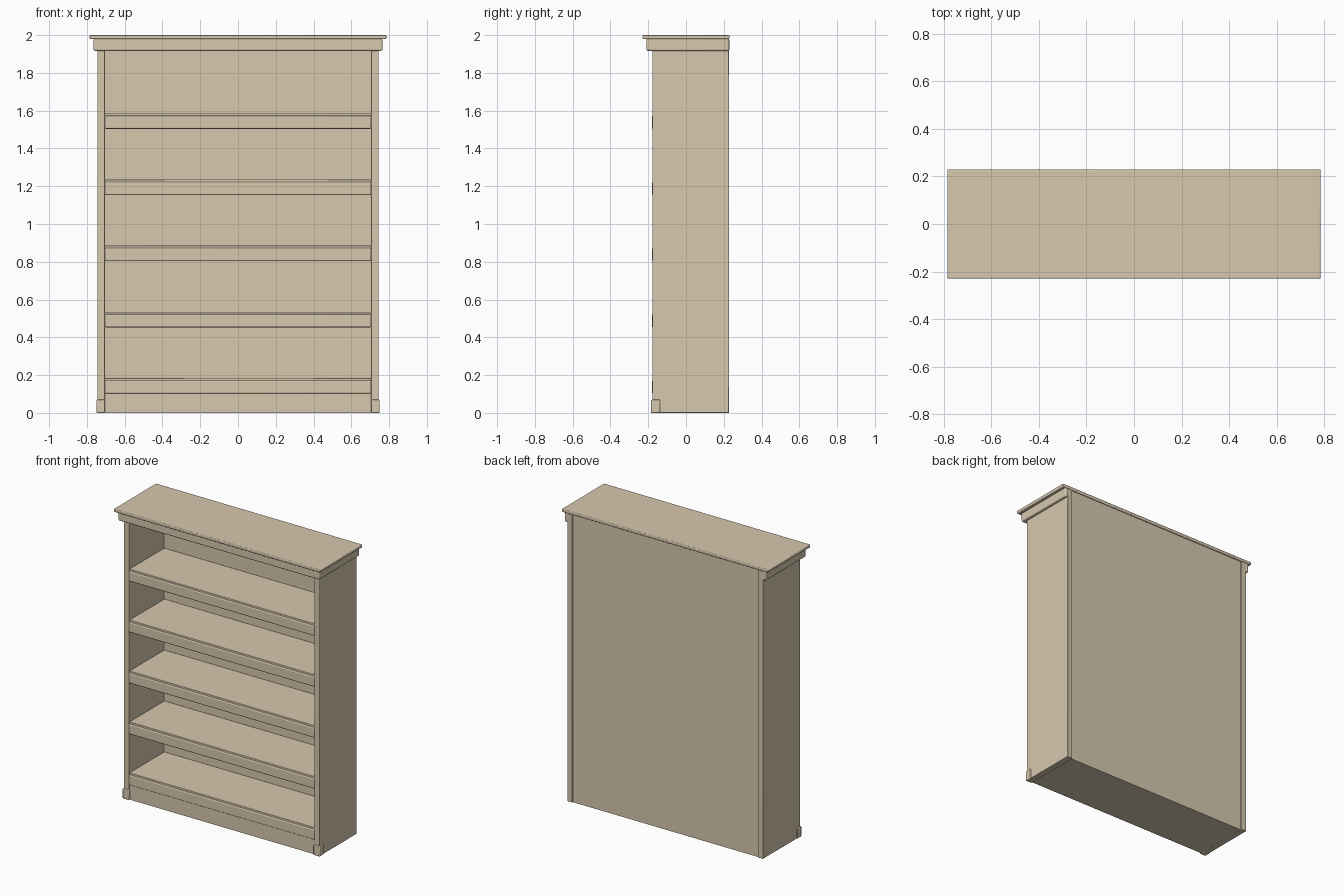
import bpy, bmesh, math
from mathutils import Vector

if "Cube" in bpy.data.objects:
    bpy.data.objects.remove(bpy.data.objects["Cube"])


def box(name, x0, x1, y0, y1, z0, z1, bevel=0.003, segments=2):
    """Axis-aligned box with softened edges."""
    bm = bmesh.new()
    bmesh.ops.create_cube(bm, size=1)
    size = Vector((x1 - x0, y1 - y0, z1 - z0))
    mid = Vector((x0 + x1, y0 + y1, z0 + z1)) / 2
    for v in bm.verts:
        v.co = Vector(a * b for a, b in zip(v.co, size)) + mid
    return finish(name, bm, bevel, segments)


def finish(name, bm, bevel, segments):
    mesh = bpy.data.meshes.new(name)
    bmesh.ops.recalc_face_normals(bm, faces=bm.faces)
    bm.to_mesh(mesh)
    bm.free()
    ob = bpy.data.objects.new(name, mesh)
    bpy.context.collection.objects.link(ob)
    ob.data.materials.append(wood)
    if bevel:
        mod = ob.modifiers.new("soft_edges", 'BEVEL')
        mod.width, mod.segments = bevel, segments
    for o in bpy.context.selected_objects:
        o.select_set(False)
    ob.select_set(True)
    bpy.context.view_layer.objects.active = ob
    bpy.ops.object.shade_smooth_by_angle(angle=math.radians(35))
    return ob


wood = bpy.data.materials.new("pale_wood")
wood.diffuse_color = (0.68, 0.58, 0.43, 1)
wood.use_nodes = True
wood.node_tree.nodes["Principled BSDF"].inputs["Base Color"].default_value = wood.diffuse_color

FRONT, BACK = -0.178, 0.228
INNER, OUTER = 0.705, 0.745

# Side panels and small front corner feet
for side, s in (("left", -1), ("right", 1)):
    xs = sorted((s * INNER, s * OUTER))
    box(side + "_panel", *xs, FRONT, BACK, 0, 1.98)
    xs = sorted((s * 0.703, s * 0.75))
    box(side + "_foot", *xs, -0.185, -0.137, 0, 0.07, 0.005)

# Back panel, slightly recessed between the sides
box("back_panel", -INNER, INNER, 0.205, 0.22, 0, 1.98, 0)

# Base plinth
box("base", -INNER, INNER, -0.172, 0.22, 0, 0.105, 0)

# Shelves with a deeper moulded front lip
for i in range(5):
    z = 0.103 + i * 0.3503
    box(f"shelf_{i + 1}", -INNER, INNER, -0.174, 0.206, z + 0.045, z + 0.082, 0.003)
    box(f"shelf_lip_{i + 1}", -INNER, INNER, -0.18, -0.155, z, z + 0.069, 0.006, 3)

# Crown moulding wrapping front and both sides
outer = [(-0.765, 0.229), (-0.765, -0.21), (0.765, -0.21), (0.765, 0.229)]
inner = [(0.74, 0.229), (0.74, -0.172), (-0.74, -0.172), (-0.74, 0.229)]
bm = bmesh.new()
face = bm.faces.new([bm.verts.new((x, y, 1.917)) for x, y in outer + inner])
ext = bmesh.ops.extrude_face_region(bm, geom=[face])
for v in ext["geom"]:
    if isinstance(v, bmesh.types.BMVert):
        v.co.z = 1.981
finish("crown_moulding", bm, 0.008, 3)

# Top board
box("top_board", -0.785, 0.785, -0.23, 0.23, 1.979, 2.0, 0.005, 3)
